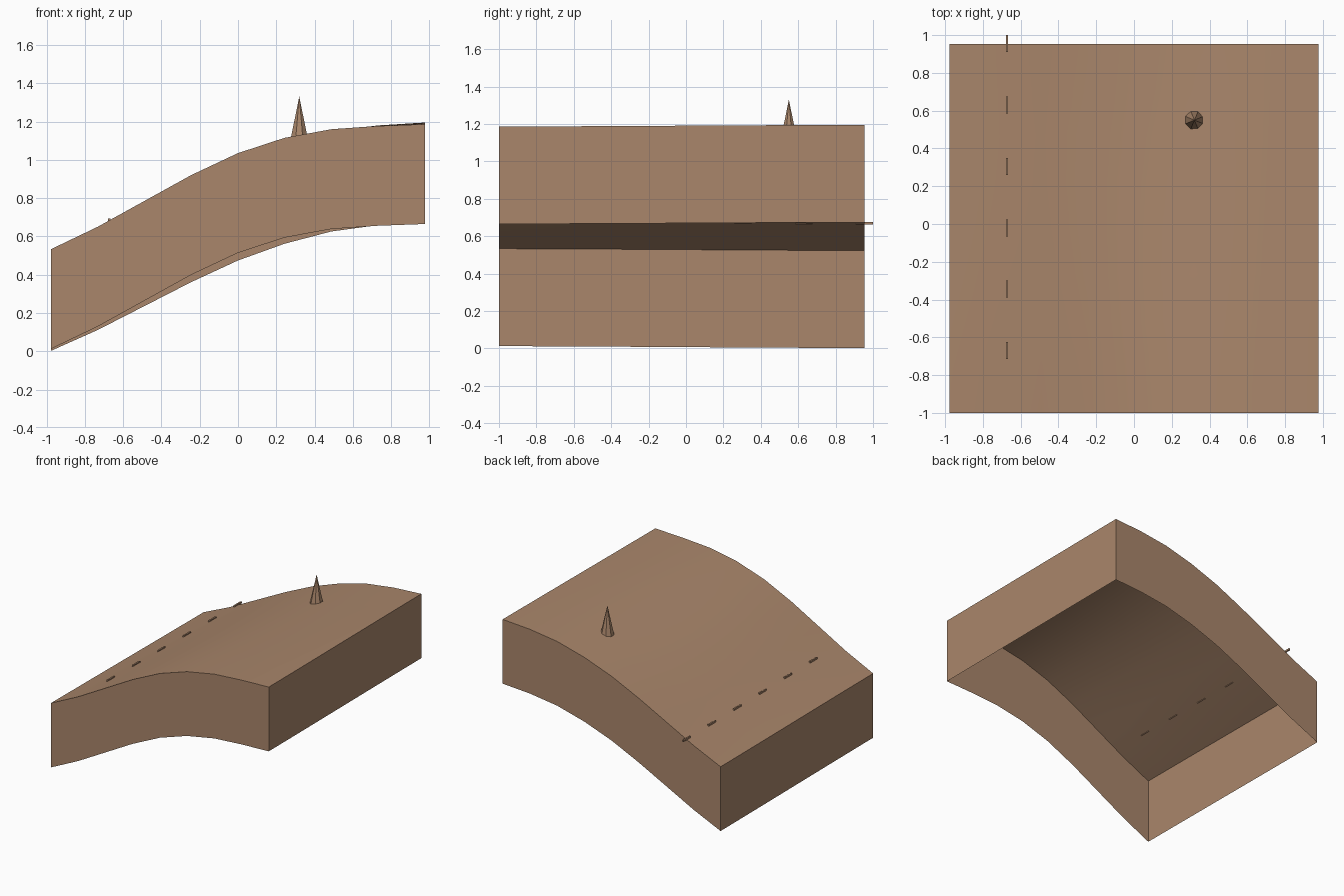
import bpy
import bmesh
import math

cube = bpy.data.objects.get("Cube")
if cube:
    bpy.data.objects.remove(cube, do_unlink=True)

tan = bpy.data.materials.new("earth tan")
tan.use_nodes = True
COLOUR = (0.40, 0.24, 0.147, 1)
tan.diffuse_color = COLOUR
tan.node_tree.nodes["Principled BSDF"].inputs["Base Color"].default_value = COLOUR

# Height profiles of the slope along its front and back edges
FRONT = [0.533, 0.65, 0.785, 0.92, 1.035, 1.115, 1.16, 1.177, 1.186]
BACK = [0.523, 0.632, 0.757, 0.882, 0.995, 1.083, 1.147, 1.18, 1.195]
N = 8
X0, Y0, SIZE, DEPTH = -0.978, -1.0, 1.954, 0.521


def height(x, y):
    u = min(max((x - X0) / SIZE * N, 0), N)
    v = min(max((y - Y0) / SIZE, 0), 1)
    i = min(int(u), N - 1)
    t = v * v * (3 - 2 * v) * 0.5 + v * 0.5
    f, b = (p[i] + (p[i + 1] - p[i]) * (u - i) for p in (FRONT, BACK))
    return f + (b - f) * t


def make_object(name, bm):
    mesh = bpy.data.meshes.new(name)
    bm.to_mesh(mesh)
    bm.free()
    mesh.materials.append(tan)
    obj = bpy.data.objects.new(name, mesh)
    bpy.context.collection.objects.link(obj)
    return obj


# Sloping ground with an open underside
bm = bmesh.new()
step = SIZE / N
grid = [[bm.verts.new((X0 + i * step, Y0 + j * step,
                       height(X0 + i * step, Y0 + j * step)))
         for i in range(N + 1)] for j in range(N + 1)]
for j in range(N):
    for i in range(N):
        bm.faces.new((grid[j][i], grid[j][i + 1], grid[j + 1][i + 1], grid[j + 1][i]))
for face in bm.faces:
    face.smooth = True

# Skirt walls hanging from the ground's rim
rim = ([grid[0][i] for i in range(N)] + [grid[j][N] for j in range(N)]
       + [grid[N][i] for i in range(N, 0, -1)] + [grid[j][0] for j in range(N, 0, -1)])
lower = [bm.verts.new((v.co.x, v.co.y, v.co.z - DEPTH)) for v in rim]
for k in range(len(rim)):
    m = (k + 1) % len(rim)
    bm.faces.new((lower[k], lower[m], rim[m], rim[k]))
for edge in bm.edges:
    if len(edge.link_faces) == 2 and edge.calc_face_angle() > math.radians(30):
        edge.smooth = False
ground = make_object("ground_slab", bm)

# Pointed marker standing on the slope
bm = bmesh.new()
bmesh.ops.create_cone(bm, cap_ends=True, segments=8, radius1=0.052, radius2=0,
                      depth=0.235)
spike = make_object("spike", bm)
spike.location = (0.32, 0.55, 1.095 + 0.1175)
spike.rotation_euler.z = math.pi / 8

# Row of small bars across the slope
for k in range(6):
    y = 0.955 - k * 0.325
    bm = bmesh.new()
    bmesh.ops.create_cube(bm, size=1)
    bmesh.ops.scale(bm, vec=(0.012, 0.09, 0.014), verts=bm.verts)
    bar = make_object(f"bar_{k + 1}", bm)
    bar.location = (-0.672, y, height(-0.672, y) + 0.005)
